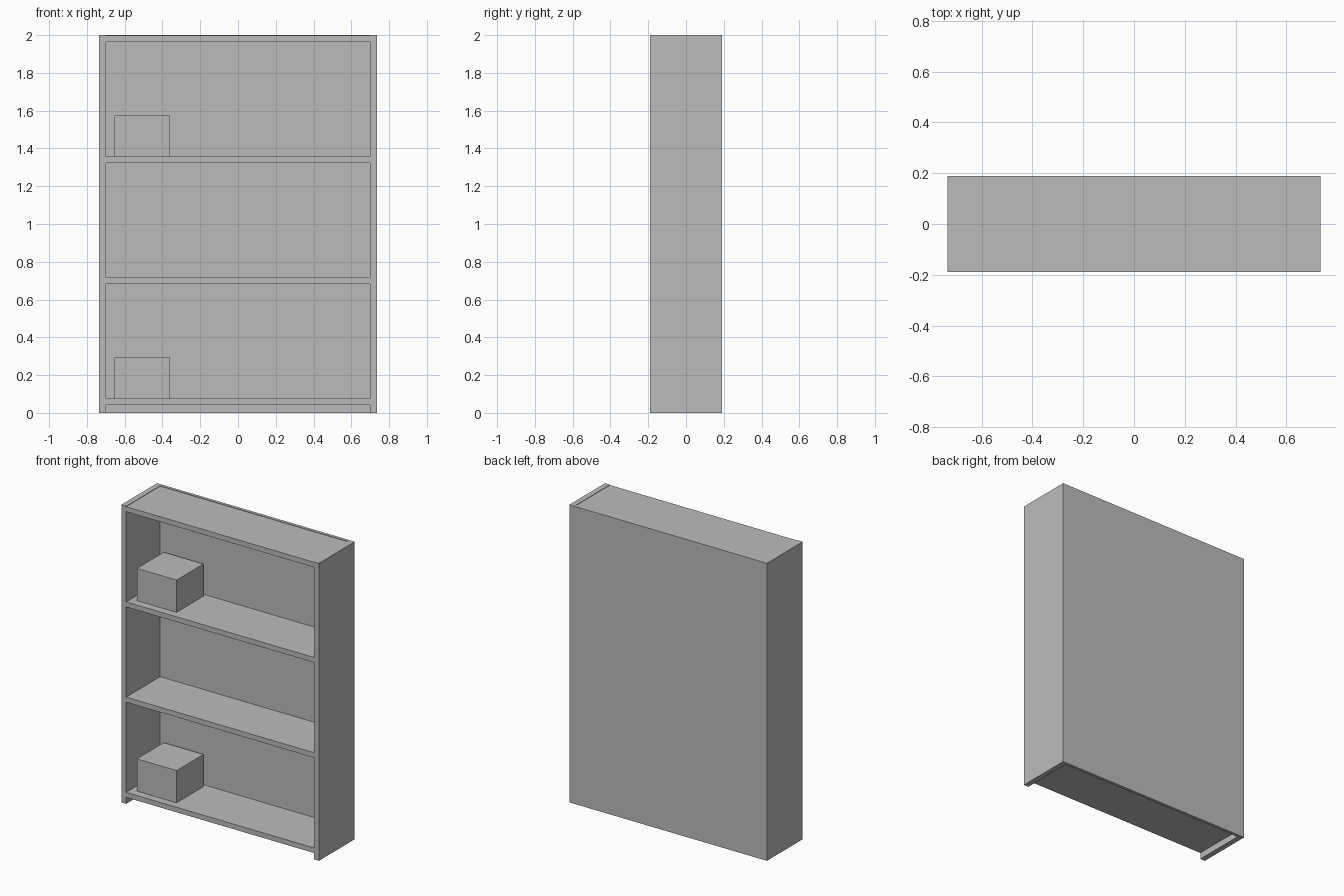
import bpy

cube = bpy.data.objects.get("Cube")
if cube:
    bpy.data.objects.remove(cube, do_unlink=True)

# Single plain grey
GREY = (0.5, 0.5, 0.5, 1.0)
grey = bpy.data.materials.new("plain_grey")
grey.use_nodes = True
grey.diffuse_color = GREY
grey.node_tree.nodes["Principled BSDF"].inputs["Base Color"].default_value = GREY


def box(name, x, y, z):
    """Add a box spanning the given (low, high) ranges."""
    spans = (x, y, z)
    bpy.ops.mesh.primitive_cube_add(size=1, location=[(a + b) / 2 for a, b in spans])
    obj = bpy.context.object
    obj.name = name
    obj.scale = [b - a for a, b in spans]
    bpy.ops.object.transform_apply(location=False, rotation=False, scale=True)
    obj.data.materials.append(grey)
    return obj


HALF_W, HALF_D, HEIGHT = 0.735, 0.19, 2.0
INNER = HALF_W - 0.037           # inner face of the side panels
BACK = HALF_D - 0.02             # inner face of the back panel
BOARD, FIRST, STEP = 0.034, 0.043, 0.64

# Side panels
box("left_side", (INNER, HALF_W), (-HALF_D, HALF_D), (0, HEIGHT))
box("right_side", (-HALF_W, -INNER), (-HALF_D, HALF_D), (0, HEIGHT))

# Back panel, set between the sides
box("back_panel", (-INNER, INNER), (BACK, HALF_D), (0, HEIGHT))

# Evenly spaced boards; the highest one closes the top just below the rim
for i, name in enumerate(("bottom_shelf", "lower_shelf", "upper_shelf", "top_board")):
    z = FIRST + i * STEP
    box(name, (-INNER, INNER), (-HALF_D, BACK), (z, z + BOARD))

# Storage boxes standing on the bottom and upper shelves
for i, name in ((0, "lower_box"), (2, "upper_box")):
    z = FIRST + BOARD + i * STEP
    box(name, (-0.655, -0.36), (-0.138, 0.147), (z, z + 0.217))
